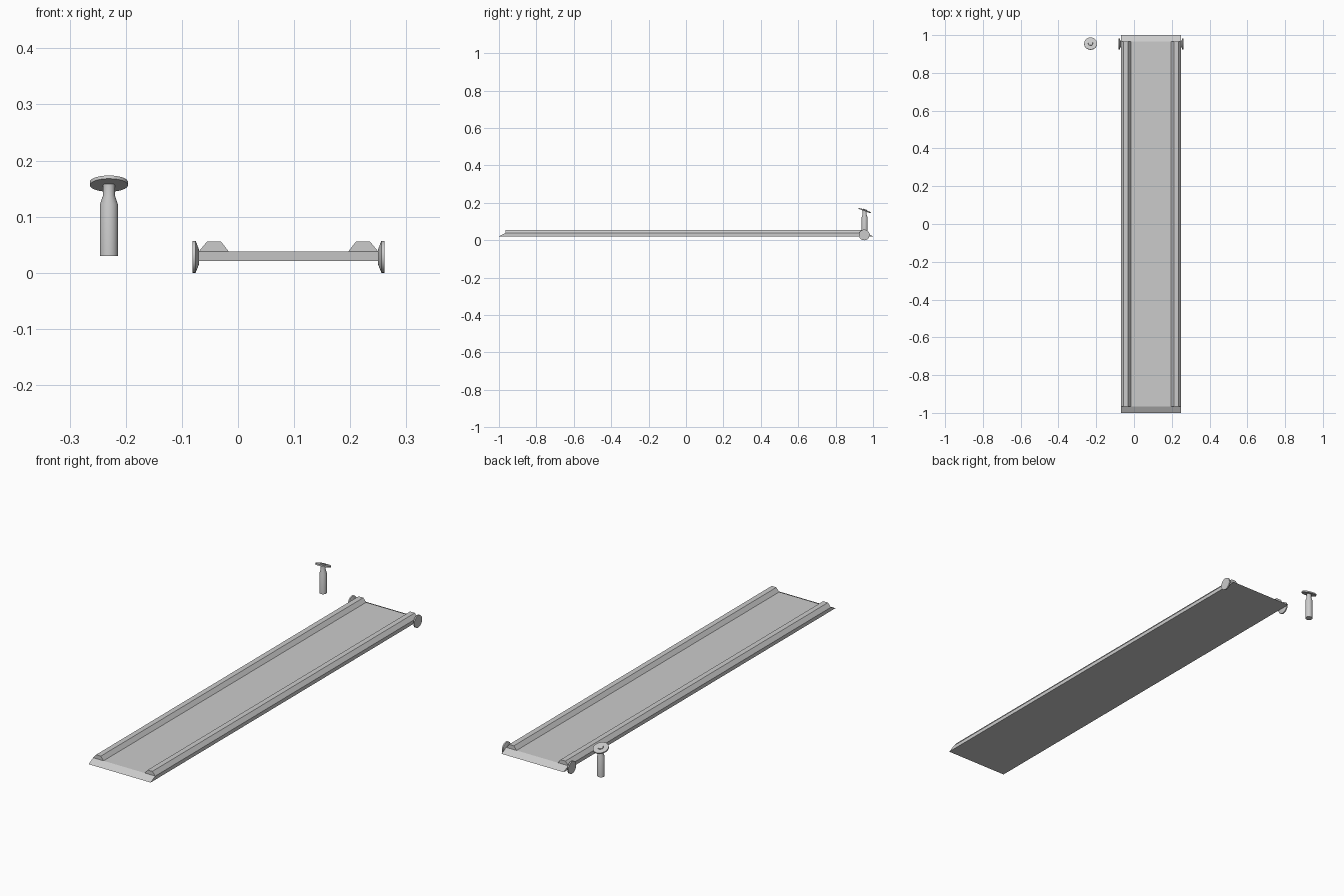
import bpy, bmesh, math
from mathutils import Matrix, Vector

if "Cube" in bpy.data.objects:
    bpy.data.objects.remove(bpy.data.objects["Cube"])


def make_object(name, bm, smooth=False):
    bmesh.ops.recalc_face_normals(bm, faces=bm.faces)
    mesh = bpy.data.meshes.new(name)
    bm.to_mesh(mesh)
    bm.free()
    obj = bpy.data.objects.new(name, mesh)
    bpy.context.collection.objects.link(obj)
    if smooth:
        bpy.ops.object.select_all(action='DESELECT')
        obj.select_set(True)
        bpy.context.view_layer.objects.active = obj
        bpy.ops.object.shade_smooth_by_angle(angle=math.radians(25))
    return obj


def extrude(name, profile, direction):
    """Closed profile swept along a vector."""
    bm = bmesh.new()
    face = bm.faces.new([bm.verts.new(p) for p in profile])
    ext = bmesh.ops.extrude_face_region(bm, geom=[face])
    verts = [v for v in ext['geom'] if isinstance(v, bmesh.types.BMVert)]
    bmesh.ops.translate(bm, verts=verts, vec=Vector(direction))
    return make_object(name, bm)


def lathe(name, profile, location, rotation=Matrix(), sides=32):
    """Radius/height profile spun around local z, starting and ending on the axis."""
    bm = bmesh.new()
    verts = [bm.verts.new((r, 0, z)) for r, z in profile]
    edges = [bm.edges.new(pair) for pair in zip(verts, verts[1:])]
    bmesh.ops.spin(bm, geom=verts + edges, cent=(0, 0, 0), axis=(0, 0, 1),
                   angle=2 * math.pi, steps=sides)
    bmesh.ops.remove_doubles(bm, verts=bm.verts, dist=1e-5)
    bm.transform(Matrix.Translation(location) @ rotation)
    return make_object(name, bm, smooth=True)


# Long deck with bevelled ends
LEFT, RIGHT, MID = -0.07, 0.25, 0.09
deck = [(LEFT, -1, 0.021), (LEFT, 1, 0.021), (LEFT, 0.966, 0.038), (LEFT, -0.966, 0.038)]
extrude("deck", deck, (RIGHT - LEFT, 0, 0))

# Side rails and wheels, mirrored about the deck centre
wheel_profile = [(0, 0), (0.013, 0), (0.0285, 0.006), (0.0285, 0.012), (0, 0.012)]
for side, label in ((-1, "left"), (1, "right")):
    rail = [(0.160, 0.038), (0.145, 0.056), (0.1205, 0.056), (0.1065, 0.038)]
    extrude(label + "_rail", [(MID + side * x, -0.966, z) for x, z in rail], (0, 1.932, 0))
    lathe(label + "_wheel", wheel_profile, (MID + side * 0.1595, 0.953, 0.0285),
          Matrix.Rotation(side * math.pi / 2, 4, 'Y'))

# Separate knob: stem with a shoulder and a tilted disc
knob_x, knob_y = -0.23, 0.955
lathe("knob_stem", [(0, 0.03), (0.016, 0.03), (0.016, 0.122), (0.0105, 0.138),
                    (0.0105, 0.158), (0, 0.158)], (knob_x, knob_y, 0))
lathe("knob_disc", [(0, -0.003), (0.034, -0.003), (0.034, 0.003), (0.0125, 0.004),
                    (0.0115, 0.007), (0, 0.007)], (knob_x, knob_y, 0.159),
      Matrix.Rotation(math.radians(-20), 4, 'X'))
